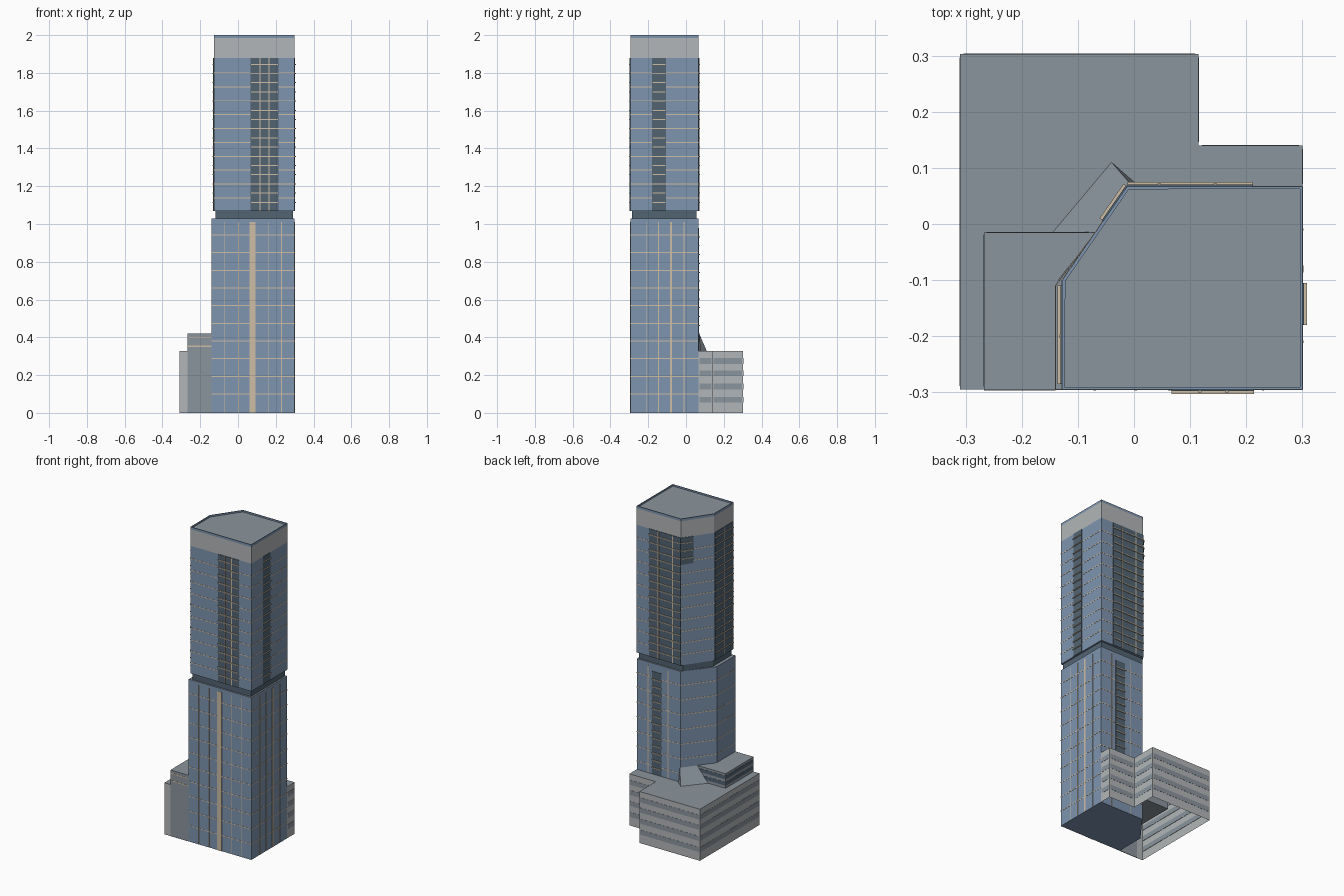
import bpy, bmesh
from mathutils import Vector

cube = bpy.data.objects.get("Cube")
if cube:
    bpy.data.objects.remove(cube)


def material(name, rgb):
    m = bpy.data.materials.new(name)
    m.use_nodes = True
    m.diffuse_color = (*rgb, 1)
    m.node_tree.nodes["Principled BSDF"].inputs["Base Color"].default_value = (*rgb, 1)
    return m


BLUE = material("blue glass", (.21, .30, .43))
DARK = material("dark glass", (.085, .127, .17))
PALE = material("pale grey wall", (.45, .47, .48))
GREY = material("mid grey", (.26, .30, .34))
TAN = material("tan trim", (.61, .51, .38))


def finish(name, bm, mats):
    mesh = bpy.data.meshes.new(name)
    bm.to_mesh(mesh)
    bm.free()
    for m in mats:
        mesh.materials.append(m)
    obj = bpy.data.objects.new(name, mesh)
    bpy.context.collection.objects.link(obj)
    return obj


def prism(name, pts, z0, z1, wall, cap, bottom=True, skip=(), sunk=0):
    """Extruded outline; the cap can be sunk behind a thin rim."""
    bm = bmesh.new()
    low = [bm.verts.new((x, y, z0)) for x, y in pts]
    high = [bm.verts.new((x, y, z1)) for x, y in pts]
    n = len(pts)
    for i in range(n):
        if i not in skip:
            j = (i + 1) % n
            bm.faces.new((low[i], low[j], high[j], high[i]))
    top = bm.faces.new(high)
    if bottom:
        bm.faces.new(low[::-1])
    bm.normal_update()
    if sunk:
        bmesh.ops.inset_region(bm, faces=[top], thickness=.006)
        inner = bmesh.ops.extrude_face_region(bm, geom=[top])
        bmesh.ops.translate(bm, vec=(0, 0, -sunk),
                            verts=[v for v in inner["geom"] if isinstance(v, bmesh.types.BMVert)])
        bm.faces.remove(top)
        top = [f for f in inner["geom"] if isinstance(f, bmesh.types.BMFace)][0]
    top.material_index = 1
    return finish(name, bm, (wall, cap))


def on_wall(name, p, q, plates, mat):
    """Thin boxes on the wall from p to q: (start, end, bottom, top, depth)."""
    p, q = Vector((*p, 0)), Vector((*q, 0))
    along = (q - p).normalized()
    out = Vector((along.y, -along.x, 0))
    bm = bmesh.new()
    for a, b, z0, z1, depth in plates:
        vs = [bm.verts.new(p + along * s + out * o + Vector((0, 0, z)))
              for z in (z0, z1) for s, o in ((a, depth), (b, depth), (b, -.002), (a, -.002))]
        for f in ((0, 1, 5, 4), (1, 2, 6, 5), (2, 3, 7, 6), (3, 0, 4, 7), (4, 5, 6, 7), (3, 2, 1, 0)):
            bm.faces.new([vs[k] for k in f])
    return finish(name, bm, (mat,))


def edges(pts):
    return [(pts[i], pts[(i + 1) % len(pts)]) for i in range(len(pts))]


def length(p, q):
    return (Vector(q) - Vector(p)).length


def lines(p, q, heights, thick=.005):
    return [(0, length(p, q), z - thick / 2, z + thick / 2, .001) for z in heights]


SIDES = ("front", "left", "back", "chamfer", "right")
lower = [(-.14, -.295), (.30, -.295), (.30, .065), (-.008, .065), (-.14, -.11)]
upper = [(-.128, -.295), (.30, -.295), (.30, .067), (-.012, .067), (-.128, -.10)]
neck = [(-.12, -.285), (.29, -.285), (.29, .055), (-.018, .055), (-.12, -.10)]

# Tower shafts, recessed neck, crown and roof
prism("lower_tower", lower, 0, 1.03, BLUE, GREY)
prism("tower_neck", neck, 1.03, 1.07, DARK, DARK)
prism("upper_tower", upper, 1.07, 1.88, BLUE, BLUE)
prism("crown", upper, 1.88, 1.985, PALE, GREY)
prism("roof_rim", upper, 1.985, 2.0, BLUE, GREY, sunk=.01)

# Floor lines around both shafts
for side, lo, up in zip(SIDES, edges(lower), edges(upper)):
    on_wall("lower_floor_lines_" + side, *lo, lines(*lo, [.1 + .0935 * i for i in range(10)]), TAN)
    on_wall("upper_floor_lines_" + side, *up, lines(*up, [1.138 + .0735 * i for i in range(10)]), TAN)


# Vertical mullions on the lower shaft
def mullions(side, centres, thick):
    p, q = edges(lower)[SIDES.index(side)]
    on_wall("mullions_" + side, p, q,
            [(c - w / 2, c + w / 2, 0, 1.01, .002) for c, w in zip(centres, thick)], TAN)


mullions("front", (.07, .143, .217, .30, .37), (.004, .004, .032, .004, .004))
mullions("left", (.085, .15, .215, .285), (.004, .004, .012, .004))
mullions("back", (.08, .22), (.005, .005))


# Balcony stacks: dark glazing, slabs and posts
def balconies(name, p, q, a, b, z0, z1, slabs, posts=()):
    on_wall(name + "_glazing", p, q, [(a, b, z0, z1, .003)], DARK)
    on_wall(name + "_slabs", p, q, [(a, b, z - .0025, z + .0025, .008) for z in slabs], TAN)
    if posts:
        on_wall(name + "_posts", p, q, [(s - .003, s + .003, z0, z1, .005) for s in posts], TAN)


floors = [1.115 + .0487 * i for i in range(16)]
front, left, back, chamfer, right = edges(upper)
balconies("front_balconies", *front, .195, .342, 1.07, 1.88, floors, (.245, .293))
balconies("left_balconies", *left, .115, .19, 1.07, 1.88, floors)
balconies("back_balconies", *back, .088, .312, 1.07, 1.88, floors, (.155, .255))
balconies("chamfer_balconies", *chamfer, 0, .075, 1.71, 1.88, floors[-3:])
balconies("right_balconies", *right, .01, .185, 1.07, 1.88, floors, (.10,))
balconies("lower_back_balconies", *edges(lower)[2], .108, .175, .33, .98,
          [.37 + .0468 * i for i in range(13)])

# Podium wrapped around the tower, open underneath
podium = [(-.31, -.295), (-.14, -.295), (-.13, -.10), (0, .06), (.30, .065),
          (.30, .14), (.115, .14), (.115, .303), (-.31, .303)]
prism("podium", podium, 0, .327, PALE, GREY, bottom=False, skip=(1, 2, 3))
for i, (p, q) in enumerate(edges(podium)):
    if i > 3:
        end = length(p, q) - .006
        on_wall("podium_window_band_%d" % (i - 3), p, q,
                [(.006, end, z - .015, z + .015, .001) for z in (.07, .14, .21, .275)], GREY)

# Raised annex beside the tower
annex = [(-.267, -.294), (-.135, -.294), (-.135, -.10), (-.068, -.015), (-.267, -.015)]
prism("annex", annex, .2, .42, GREY, GREY)
annex_front, annex_back, annex_right = edges(annex)[0], edges(annex)[3], edges(annex)[4]
on_wall("annex_front_panel", *annex_front, [(0, .127, 0, .42, .002)], GREY)
on_wall("annex_trim", *annex_front, [(0, .127, z - .003, z + .003, .003) for z in (.353, .4)], TAN)
for name, (p, q) in (("back", annex_back), ("right", annex_right)):
    on_wall("annex_window_band_" + name, p, q,
            [(.004, length(p, q) - .004, z - .011, z + .011, .001) for z in (.355, .395)], DARK)

# Sloping skylight at the foot of the chamfered wall
bm = bmesh.new()
foot = [bm.verts.new((x, y, .327)) for x, y in ((-.145, -.015), (-.04, .11), (.0, .075), (-.08, -.03))]
head = [bm.verts.new((x, y, .42)) for x, y in ((-.07, -.016), (-.005, .07))]
bm.faces.new((foot[1], foot[0], head[0], head[1]))
bm.faces.new((foot[2], foot[1], head[1]))
bm.faces.new((foot[0], foot[3], head[0]))
bm.normal_update()
finish("sloping_skylight", bm, (GREY,))
